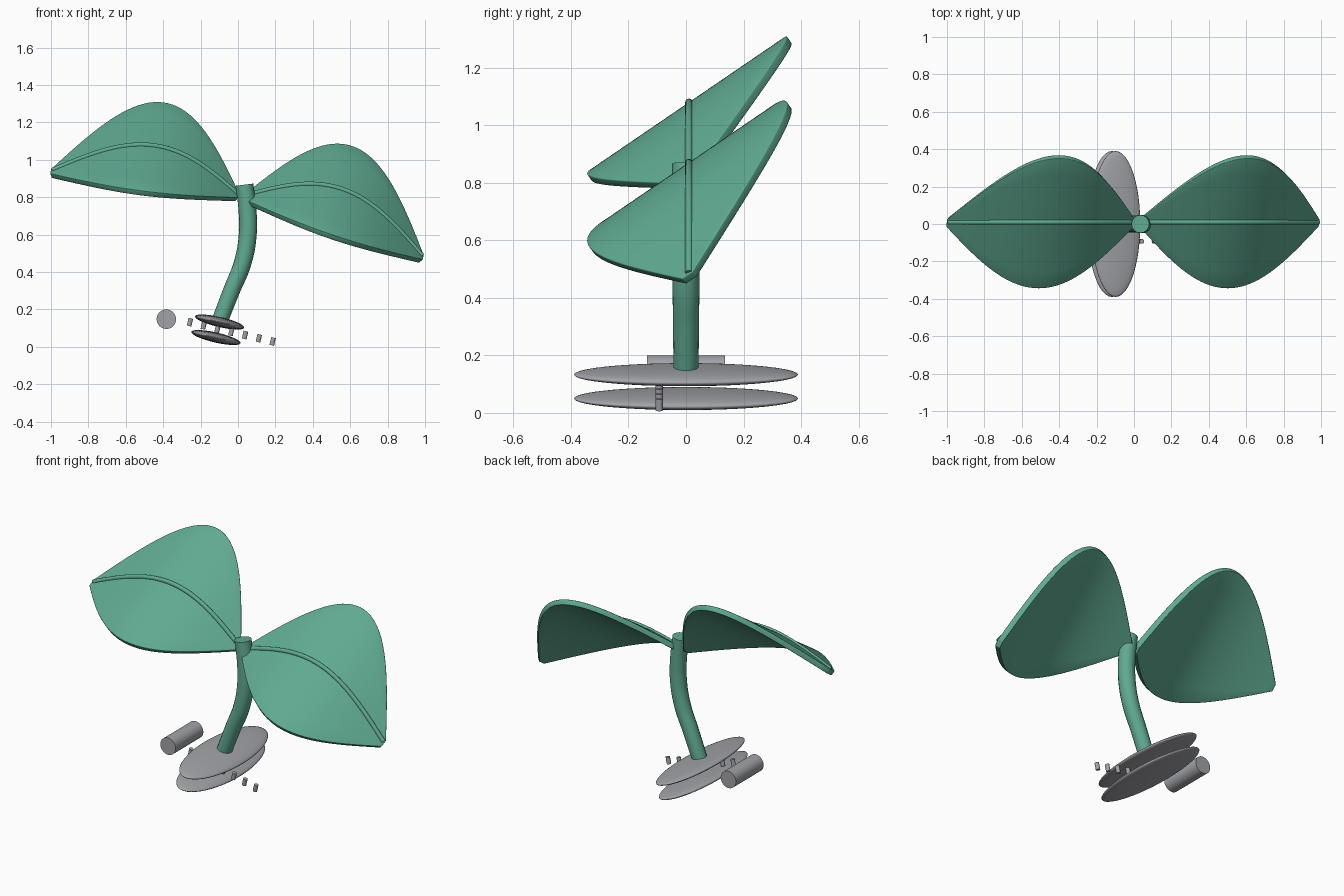
import bpy, bmesh, math
from mathutils import Matrix, Vector

if "Cube" in bpy.data.objects:
    bpy.data.objects.remove(bpy.data.objects["Cube"])

TILT = math.radians(13)                    # whole sprout leans to the right
ROT = Matrix.Rotation(TILT, 4, 'Y')
JOINT = Matrix.Translation((0.02, 0, 0.82)) @ ROT
LENGTH = 1.015


def material(name, rgb):
    m = bpy.data.materials.new(name)
    m.diffuse_color = (*rgb, 1)
    m.use_nodes = True
    m.node_tree.nodes["Principled BSDF"].inputs["Base Color"].default_value = m.diffuse_color
    return m


GREEN = material("leaf green", (0.115, 0.40, 0.28))
GREY = material("metal grey", (0.36, 0.365, 0.39))


def add_mesh(name, bm, mat, matrix, angle=40):
    bmesh.ops.recalc_face_normals(bm, faces=bm.faces)
    me = bpy.data.meshes.new(name)
    bm.to_mesh(me)
    bm.free()
    ob = bpy.data.objects.new(name, me)
    bpy.context.collection.objects.link(ob)
    me.materials.append(mat)
    ob.matrix_world = matrix
    bpy.ops.object.select_all(action='DESELECT')
    ob.select_set(True)
    bpy.context.view_layer.objects.active = ob
    bpy.ops.object.shade_smooth_by_angle(angle=math.radians(angle))
    return ob


def add_tube(name, points, radius, mat, matrix):
    cu = bpy.data.curves.new(name, 'CURVE')
    cu.dimensions = '3D'
    cu.bevel_depth = radius
    cu.bevel_resolution = 6
    cu.use_fill_caps = True
    sp = cu.splines.new('BEZIER')
    sp.bezier_points.add(len(points) - 1)
    for bp, (co, r) in zip(sp.bezier_points, points):
        bp.co, bp.radius = co, r
        bp.handle_left_type = bp.handle_right_type = 'AUTO'
    cu.materials.append(mat)
    ob = bpy.data.objects.new(name, cu)
    bpy.context.collection.objects.link(ob)
    ob.matrix_world = matrix
    return ob


def arch(t):
    """Height of the leaf's middle along its length."""
    return 0.2 * math.sin(math.pi * t) - 0.10 * t - 0.025


# leaves: sloped lens-shaped blades that arch and droop
def leaf(name, side):
    nu, nv = 40, 8
    bm = bmesh.new()
    rows = []
    for i in range(nu + 1):
        t = i / nu
        w = 0.018 + 0.33 * math.sin(math.pi * t)
        row = []
        for j in range(nv + 1):
            y = w * (2 * j / nv - 1)
            x = side * (0.02 + (LENGTH - 0.02) * t)
            row.append(bm.verts.new((x, y + 0.012, arch(t) + 0.7 * y)))
        rows.append(row)
    for a, b in zip(rows, rows[1:]):
        for j in range(nv):
            bm.faces.new((a[j], a[j + 1], b[j + 1], b[j]))
    ob = add_mesh(name, bm, GREEN, JOINT, 180)
    sol = ob.modifiers.new("thickness", 'SOLIDIFY')
    sol.thickness, sol.offset = 0.032, 0
    bev = ob.modifiers.new("rounded rim", 'BEVEL')
    bev.width, bev.segments = 0.013, 3
    bev.limit_method, bev.angle_limit = 'ANGLE', math.radians(50)
    # raised midrib
    pts = [((side * (0.02 + (LENGTH - 0.02) * k / 12), 0.01, arch(k / 12) + 0.018), 1)
           for k in range(13)]
    add_tube(name + "_midrib", pts, 0.013, GREEN, JOINT)


leaf("left_leaf", -1)
leaf("right_leaf", 1)

# curved stem
add_tube("stem", [((-0.105, 0, 0.12), 0.92), ((-0.035, 0, 0.30), 0.96),
                  ((0.025, 0, 0.45), 1), ((0.052, 0, 0.60), 1.02),
                  ((0.05, 0, 0.74), 1.02), ((0.034, 0, 0.867), 1.02)],
         0.047, GREEN, Matrix())

# two flattened oval base discs
for name, x, z in (("upper_disc", -0.098, 0.133), ("lower_disc", -0.118, 0.05)):
    bm = bmesh.new()
    bmesh.ops.create_uvsphere(bm, u_segments=48, v_segments=24, radius=1)
    bmesh.ops.scale(bm, vec=(0.135, 0.39, 0.027), verts=bm.verts)
    add_mesh(name, bm, GREY, Matrix.Translation((x, 0, z)) @ ROT, 180)


def cylinder(name, radius, depth, matrix, sides):
    bm = bmesh.new()
    bmesh.ops.create_cone(bm, cap_ends=True, segments=sides,
                          radius1=radius, radius2=radius, depth=depth)
    return add_mesh(name, bm, GREY, matrix)


# side roller lying along y
cylinder("roller", 0.052, 0.27, Matrix.Translation((-0.383, 0, 0.148))
         @ Matrix.Rotation(math.pi / 2, 4, 'X'), 40)

# row of small pins
for k in range(7):
    pos = Vector((-0.257 + 0.0737 * k, -0.093, 0.132 - 0.0172 * k))
    cylinder(f"pin_{k + 1}", 0.0125, 0.042, Matrix.Translation(pos) @ ROT, 16)
